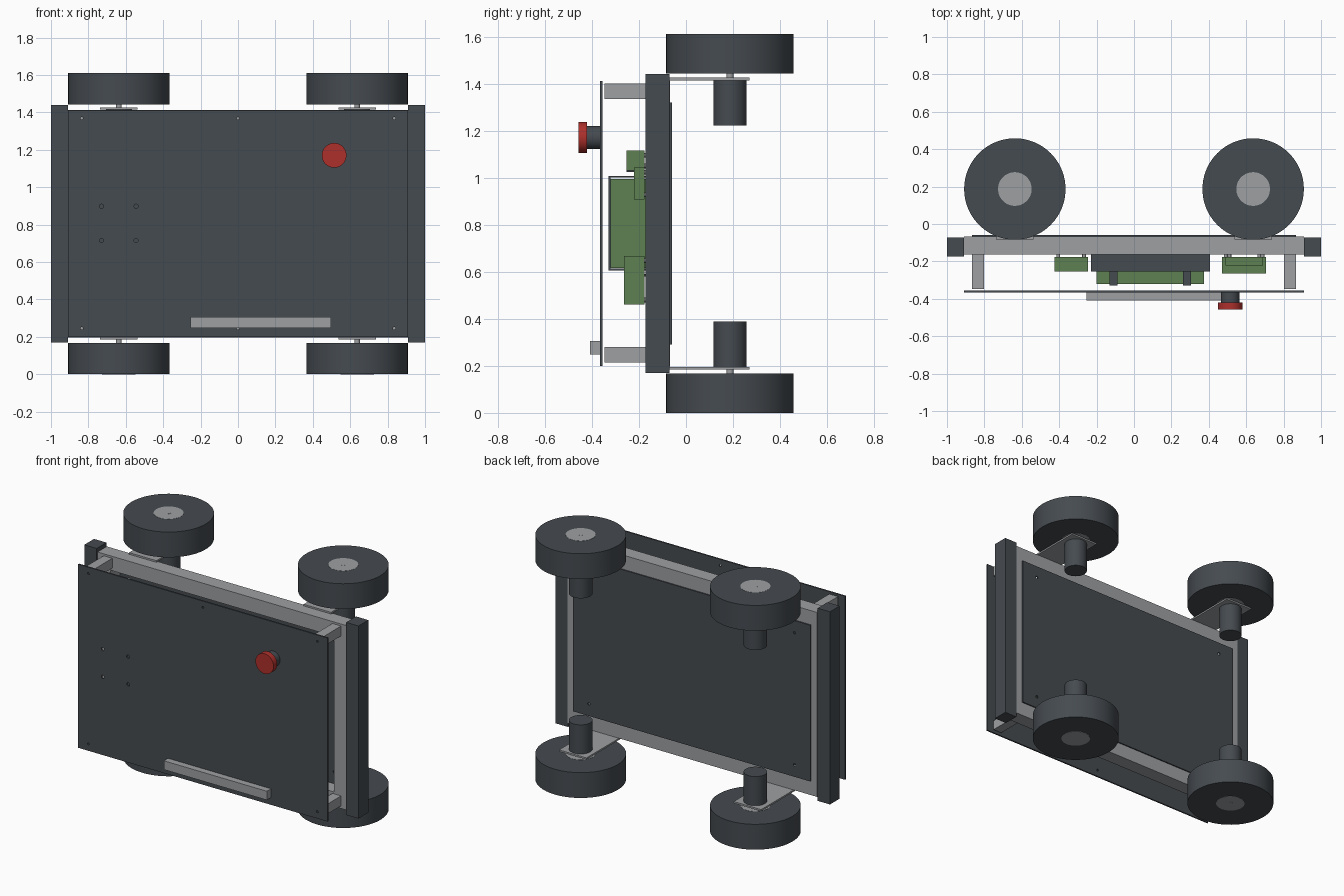
import bpy, bmesh, math
from mathutils import Matrix, Vector

if "Cube" in bpy.data.objects:
    bpy.data.objects.remove(bpy.data.objects["Cube"])


def material(name, rgb):
    m = bpy.data.materials.new(name)
    m.diffuse_color = (*rgb, 1)
    m.use_nodes = True
    m.node_tree.nodes["Principled BSDF"].inputs["Base Color"].default_value = m.diffuse_color
    return m


DARK = material("dark", (0.06, 0.07, 0.08))
LIGHT = material("aluminium", (0.34, 0.35, 0.36))
GREEN = material("green", (0.11, 0.22, 0.085))
RED = material("red", (0.42, 0.03, 0.025))
ZC = 0.805                     # mid height of the mirrored chassis


def add_object(name, bm, mat=None):
    me = bpy.data.meshes.new(name)
    bm.to_mesh(me)
    bm.free()
    ob = bpy.data.objects.new(name, me)
    bpy.context.collection.objects.link(ob)
    if mat:
        me.materials.append(mat)
    return ob


def box(name, x, y, z, mat):
    """Box from (min, max) pairs on each axis."""
    bm = bmesh.new()
    size = Vector((x[1] - x[0], y[1] - y[0], z[1] - z[0]))
    mid = Vector((sum(x) / 2, sum(y) / 2, sum(z) / 2))
    bmesh.ops.create_cube(bm, size=1, matrix=Matrix.Translation(mid) @ Matrix.Diagonal((*size, 1)))
    return add_object(name, bm, mat)


def add_cylinder(bm, r, centre, depth, axis, segments):
    rot = Matrix.Rotation(math.pi / 2, 4, 'X') if axis == 'Y' else Matrix.Identity(4)
    bmesh.ops.create_cone(bm, cap_ends=True, segments=segments, radius1=r, radius2=r,
                          depth=depth, matrix=Matrix.Translation(centre) @ rot)


def cylinder(name, r, centre, depth, axis, mat, segments=64):
    bm = bmesh.new()
    add_cylinder(bm, r, centre, depth, axis, segments)
    for f in bm.faces:
        f.smooth = len(f.verts) == 4
    for e in bm.edges:
        e.smooth = all(f.smooth for f in e.link_faces)
    return add_object(name, bm, mat)


def drill(ob, y, holes):
    """Cut round holes, given as (x, z, radius), through a plate at depth y."""
    bm = bmesh.new()
    for x, z, r in holes:
        add_cylinder(bm, r, (x, y, z), 0.04, 'Y', 20)
    cutter = add_object(ob.name + "_cutter", bm)
    cutter.hide_render = True
    cutter.hide_set(True)
    mod = ob.modifiers.new("holes", 'BOOLEAN')
    mod.operation = 'DIFFERENCE'
    mod.object = cutter


# Frame: two long rails, two side rails, two bumpers
FY = (-0.163, -0.067)
box("lower_rail", (-0.91, 0.91), FY, (0.197, 0.292), LIGHT)
box("upper_rail", (-0.91, 0.91), FY, (1.318, 1.413), LIGHT)
for s, side in ((-1, "left"), (1, "right")):
    def span(a, b):
        return tuple(sorted((s * a, s * b)))
    box(side + "_rail", span(0.815, 0.91), FY, (0.292, 1.318), LIGHT)
    box(side + "_bumper", span(0.91, 1.0), (-0.173, -0.071), (0.17, 1.44), DARK)
    # Posts under the cover plate
    for z, end in (((0.215, 0.28), "lower"), ((1.335, 1.4), "upper")):
        box(f"{end}_{side}_post", span(0.803, 0.866), (-0.347, -0.163), z, LIGHT)

# Cover plate and floor plate with screw holes
cover = box("cover_plate", (-0.91, 0.91), (-0.366, -0.356), (0.2, 1.41), DARK)
drill(cover, -0.361,
      [(x, z, 0.007) for x in (-0.835, 0, 0.835) for z in (0.245, 1.368)] +
      [(x, z, 0.011) for x in (-0.73, -0.545) for z in (0.715, 0.898)])
floor = box("floor_plate", (-0.865, 0.865), (-0.067, -0.059), (0.29, 1.32), DARK)
drill(floor, -0.063, [(x, z, 0.009) for x in (-0.75, 0.75) for z in (0.37, 1.24)])

# Handle bar and stop button
box("handle_bar", (-0.255, 0.497), (-0.409, -0.366), (0.248, 0.306), LIGHT)
cylinder("button_base", 0.049, (0.514, -0.393, 1.17), 0.056, 'Y', DARK)
cylinder("button_cap", 0.066, (0.514, -0.439, 1.17), 0.038, 'Y', RED)

# Wheel units: tyre, hub, axle, bracket and motor at each corner
WY = 0.187
for sx, side in ((-1, "left"), (1, "right")):
    for sz, end in ((-1, "lower"), (1, "upper")):
        x = 0.637 * sx
        tag = f"{end}_{side}_"

        def at(d):
            return (x, WY, ZC + sz * d)
        cylinder(tag + "tyre", 0.271, at(0.7215), 0.167, 'Z', DARK, 96)
        cylinder(tag + "hub", 0.09, at(0.7215), 0.169, 'Z', LIGHT)
        cylinder(tag + "axle", 0.015, at(0.705), 0.203, 'Z', LIGHT, 24)
        cylinder(tag + "motor", 0.07, at(0.513), 0.192, 'Z', DARK)
        z = sorted((ZC + sz * 0.609, ZC + sz * 0.62))
        box(tag + "bracket", (x - 0.1, x + 0.1), (-0.083, 0.27), z, LIGHT)

# Battery in its tray, held by two straps
box("battery", (-0.2, 0.375), (-0.322, -0.17), (0.615, 0.995), GREEN)
box("tray_base", (-0.23, 0.405), (-0.17, -0.163), (0.58, 1.033), DARK)
for z, end in (((0.58, 0.59), "lower"), ((1.023, 1.033), "upper")):
    box(f"{end}_tray_wall", (-0.23, 0.405), (-0.253, -0.17), z, DARK)
for x, side in (((-0.13, -0.087), "left"), ((0.263, 0.306), "right")):
    box(side + "_strap_front", x, (-0.33, -0.322), (0.605, 1.008), DARK)
    box(side + "_strap_lower", x, (-0.322, -0.17), (0.605, 0.613), DARK)
    box(side + "_strap_upper", x, (-0.322, -0.17), (1.0, 1.008), DARK)

# Electronics boxes on hidden standoffs
BOXES = {
    "controller": ((-0.425, -0.247), -0.253, (1.03, 1.115)),
    "motor_driver": ((0.47, 0.707), -0.264, (0.46, 0.668)),
    "power_converter": ((0.49, 0.69), -0.222, (0.907, 1.043)),
}
for name, (x, y, z) in BOXES.items():
    box(name, x, (y, -0.176), z, GREEN)
    for i, px in enumerate((x[0] + 0.02, x[1] - 0.02)):
        for j, pz in enumerate((z[0] + 0.02, z[1] - 0.02)):
            cylinder(f"{name}_standoff_{i}{j}", 0.01, (px, -0.1215, pz), 0.109, 'Y', LIGHT, 12)
for i, px in enumerate((-0.2, 0.375)):
    for j, pz in enumerate((0.61, 1.0)):
        cylinder(f"tray_standoff_{i}{j}", 0.01, (px, -0.115, pz), 0.096, 'Y', LIGHT, 12)
